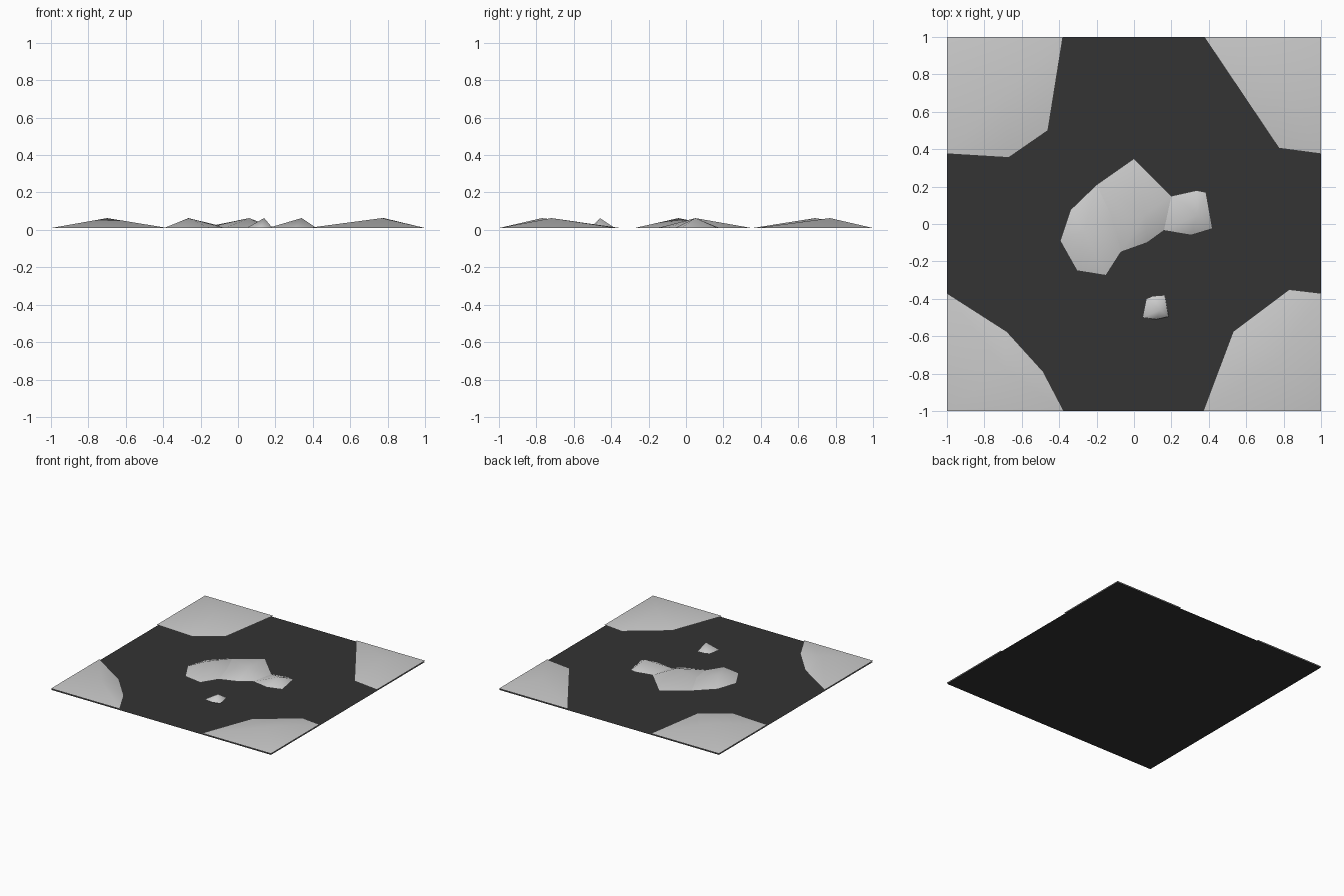
import bpy

if "Cube" in bpy.data.objects:
    bpy.data.objects.remove(bpy.data.objects["Cube"])

BASE, PEAK, SADDLE = 0.01, 0.063, 0.025


def material(name, rgb):
    m = bpy.data.materials.new(name)
    m.diffuse_color = (*rgb, 1)
    m.use_nodes = True
    m.node_tree.nodes["Principled BSDF"].inputs["Base Color"].default_value = m.diffuse_color
    return m


dark = material("dark_ground", (0.033, 0.033, 0.033))
grey = material("light_grey", (0.6, 0.6, 0.6))


def build(name, verts, faces, mat):
    me = bpy.data.meshes.new(name)
    me.from_pydata(verts, [], faces)
    me.materials.append(mat)
    ob = bpy.data.objects.new(name, me)
    bpy.context.collection.objects.link(ob)
    return ob


def mound(name, outline, peak):
    """Low hill: counter-clockwise outline fanned up to a single peak."""
    verts = [(p[0], p[1], p[2] if len(p) > 2 else BASE) for p in outline]
    n = len(verts)
    verts.append((*peak, PEAK))
    ob = build(name, verts, [(i, (i + 1) % n, n) for i in range(n)], grey)
    for f in ob.data.polygons:
        f.use_smooth = True
    return ob


# flat square ground
build("ground", [(-1, -1, 0), (1, -1, 0), (1, 1, 0), (-1, 1, 0)], [(0, 1, 2, 3)], dark)

# corner hills
mound("hill_back_left", [(-1, 1), (-1, 0.375), (-0.67, 0.355), (-0.46, 0.5), (-0.38, 1)], (-0.70, 0.69))
mound("hill_back_right", [(1, 1), (0.375, 1), (0.775, 0.405), (1, 0.375)], (0.78, 0.77))
mound("hill_front_left", [(-1, -1), (-0.375, -1), (-0.485, -0.79), (-0.68, -0.575), (-1, -0.37)], (-0.70, -0.77))
mound("hill_front_right", [(1, -1), (1, -0.37), (0.83, -0.35), (0.53, -0.575), (0.37, -1)], (0.77, -0.72))

# central island: two joined hills sharing a low saddle
saddle = (-0.11, 0.02, SADDLE)
mound("island_left", [(-0.395, -0.09), (-0.305, -0.25), (-0.15, -0.275), (-0.07, -0.15),
                      saddle, (-0.2, 0.21), (-0.34, 0.075)], (-0.265, -0.04))
mound("island_middle", [(-0.2, 0.21), saddle, (-0.07, -0.15), (0.07, -0.1), (0.16, -0.035),
                        (0.2, 0.15), (0, 0.35)], (0.06, 0.05))

# small hill on the right and lone islet at the front
mound("island_right", [(0.2, 0.15), (0.16, -0.035), (0.305, -0.06), (0.42, -0.025),
                       (0.385, 0.17), (0.335, 0.18)], (0.34, 0.05))
mound("islet", [(0.045, -0.5), (0.12, -0.51), (0.185, -0.495), (0.165, -0.38),
                (0.1, -0.385), (0.065, -0.4)], (0.14, -0.46))
